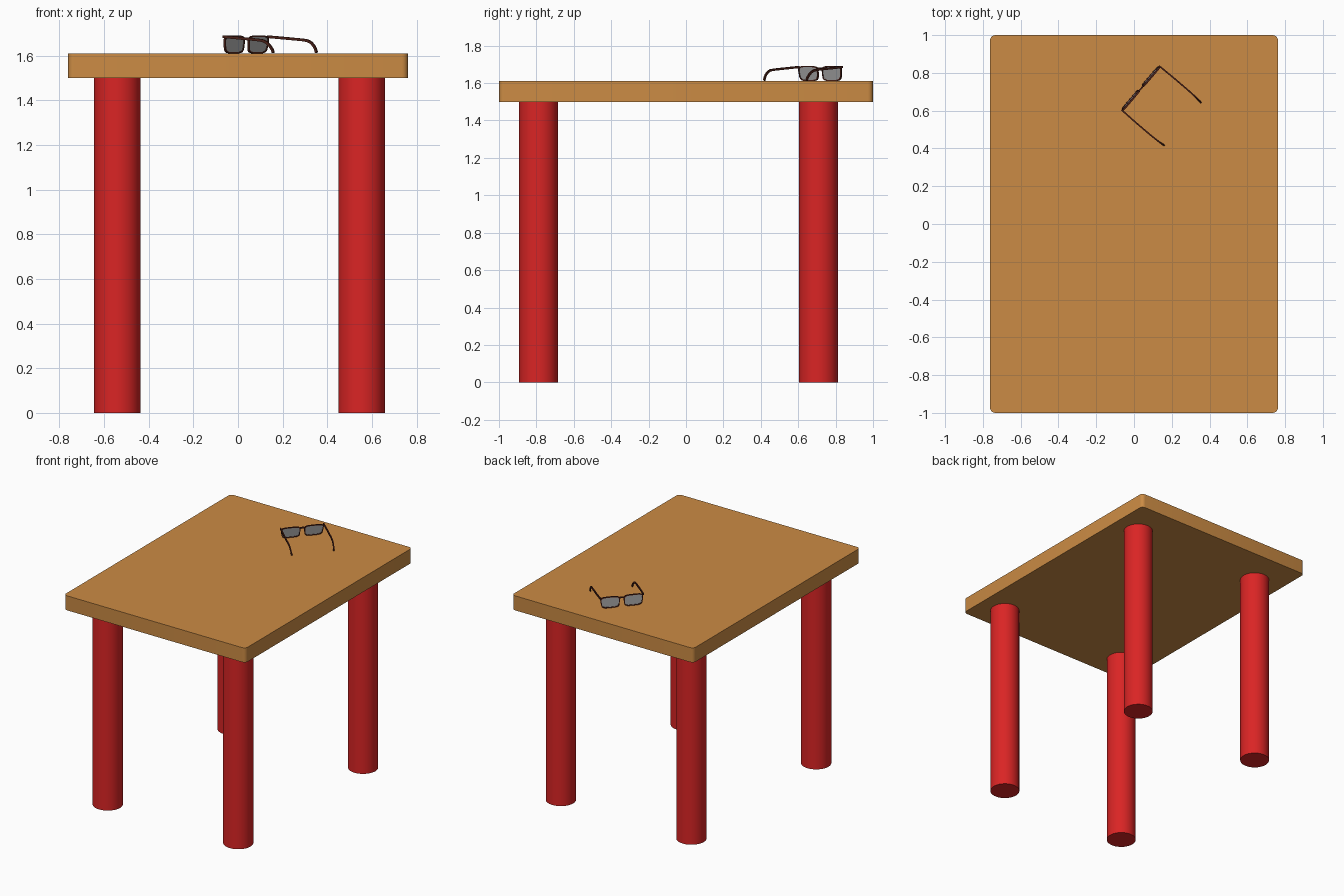
import bpy, bmesh, math
from mathutils import Matrix, Vector

if "Cube" in bpy.data.objects:
    bpy.data.objects.remove(bpy.data.objects["Cube"])


def material(name, rgb):
    m = bpy.data.materials.new(name)
    m.diffuse_color = (*rgb, 1)
    m.use_nodes = True
    m.node_tree.nodes["Principled BSDF"].inputs["Base Color"].default_value = m.diffuse_color
    return m


WOOD = material("orange_wood", (0.60, 0.26, 0.058))
RED = material("red", (0.70, 0.018, 0.018))
BROWN = material("dark_brown", (0.075, 0.016, 0.010))
GREY = material("lens_grey", (0.36, 0.36, 0.36))


def finish(bm, name, mat, matrix=Matrix(), mirror=False):
    bmesh.ops.recalc_face_normals(bm, faces=bm.faces)
    me = bpy.data.meshes.new(name)
    bm.to_mesh(me)
    bm.free()
    ob = bpy.data.objects.new(name, me)
    bpy.context.collection.objects.link(ob)
    me.materials.append(mat)
    ob.matrix_world = matrix
    if mirror:
        ob.modifiers.new("mirror", "MIRROR").use_axis[0] = True
    bpy.context.view_layer.objects.active = ob
    bpy.ops.object.select_all(action="DESELECT")
    ob.select_set(True)
    bpy.ops.object.shade_smooth_by_angle(angle=math.radians(35))
    return ob


# Table top with rounded vertical corners
bm = bmesh.new()
bmesh.ops.create_cube(bm, size=1, matrix=Matrix.Translation((0, 0, 1.555))
                      @ Matrix.Diagonal((1.524, 2.0, 0.11, 1)))
upright = [e for e in bm.edges if abs(e.verts[0].co.z - e.verts[1].co.z) > 0.05]
bmesh.ops.bevel(bm, geom=upright, offset=0.028, segments=5, profile=0.5, affect="EDGES")
finish(bm, "table_top", WOOD)

# Four round legs
for side, x in (("left", -0.541), ("right", 0.554)):
    for end, y in (("front", -0.788), ("back", 0.708)):
        bm = bmesh.new()
        bmesh.ops.create_cone(bm, cap_ends=True, segments=48, radius1=0.104, radius2=0.104,
                              depth=1.502, matrix=Matrix.Translation((x, y, 0.751)))
        finish(bm, end + "_" + side + "_leg", RED)

# Glasses: local x runs along the lenses, -y along the temples, z = 0 on the table
PLACE = Matrix.Translation((0.033, 0.721, 1.611)) @ Matrix.Rotation(math.radians(49.5), 4, "Z")
CX, H = 0.084, 0.080


def lens_loop(bm, inset, y, n=40):
    """Rounded trapezoid outline, narrower at the bottom and leaning back."""
    verts = []
    for i in range(n):
        a = 2 * math.pi * i / n
        c, s = math.cos(a), math.sin(a)
        px = math.copysign(abs(c) ** 0.45, c)
        pz = math.copysign(abs(s) ** 0.45, s)
        x = CX + px * (0.071 - inset) * (0.94 + 0.06 * pz) + 0.004 * (1 - pz) * -0.5
        z = H / 2 + pz * (H / 2 - inset)
        verts.append(bm.verts.new((x, y - 0.1 * z, z)))
    return verts


def bridge(bm, a, b):
    n = len(a)
    for i in range(n):
        j = (i + 1) % n
        bm.faces.new((a[i], a[j], b[j], b[i]))


def sweep(bm, path, side, half_w, half_h):
    """Flat bar along a path; side is the width direction."""
    pts = [Vector(p) for p in path]
    rings = []
    for i, p in enumerate(pts):
        t = (pts[min(i + 1, len(pts) - 1)] - pts[max(i - 1, 0)]).normalized()
        w = Vector(side)
        up = t.cross(w).normalized()
        rings.append([bm.verts.new(p + w * half_w * sx + up * half_h * sz)
                      for sx, sz in ((-1, -1), (1, -1), (1, 1), (-1, 1))])
    for a, b in zip(rings, rings[1:]):
        bridge(bm, a, b)
    bm.faces.new(rings[0])
    bm.faces.new(rings[-1])


# Lens rims
bm = bmesh.new()
loops = [lens_loop(bm, i, y) for i, y in ((0, 0.005), (0.006, 0.005), (0.006, -0.005), (0, -0.005))]
for k in range(4):
    bridge(bm, loops[k], loops[(k + 1) % 4])
finish(bm, "glasses_rims", BROWN, PLACE, True)

# Lenses
bm = bmesh.new()
front, back = lens_loop(bm, 0.005, 0.0015), lens_loop(bm, 0.005, -0.0015)
bridge(bm, front, back)
bm.faces.new(front)
bm.faces.new(back)
finish(bm, "glasses_lenses", GREY, PLACE, True)

# Nose bridge
bm = bmesh.new()
sweep(bm, [(x, -0.006, 0.067 - 12 * x * x) for x in (-0.018, -0.009, 0, 0.009, 0.018)],
      (0, 1, 0), 0.004, 0.005)
finish(bm, "glasses_bridge", BROWN, PLACE)

# Temples with curved tips
bm = bmesh.new()
sweep(bm, [(0.153, 0.0, 0.075), (0.155, -0.1, 0.068), (0.155, -0.2, 0.061),
           (0.154, -0.235, 0.057), (0.153, -0.257, 0.048), (0.152, -0.274, 0.034),
           (0.150, -0.286, 0.018), (0.149, -0.292, 0.003)], (1, 0, 0), 0.004, 0.006)
finish(bm, "glasses_temples", BROWN, PLACE, True)
